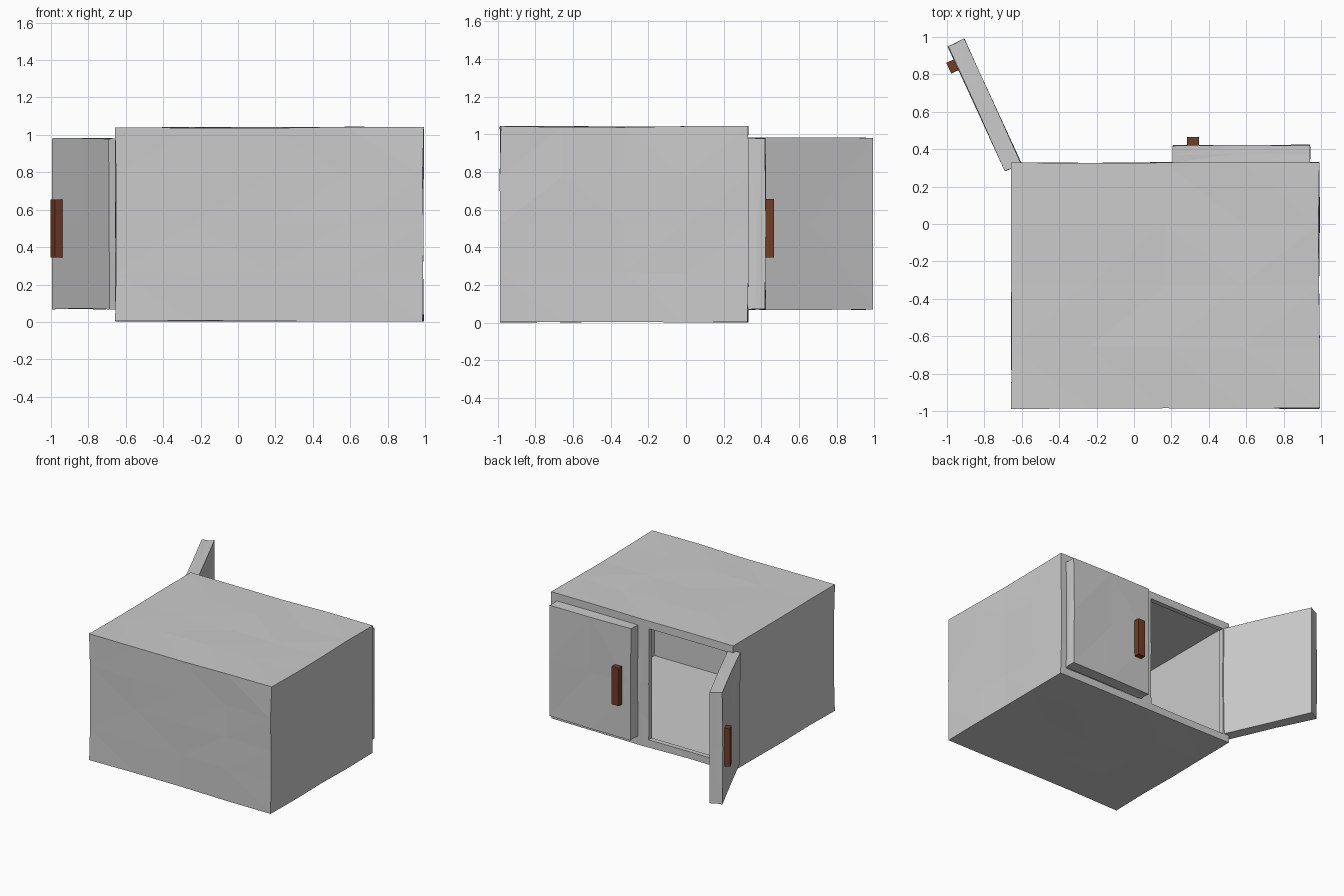
import bpy, bmesh, math, random
from mathutils import Matrix, Vector

if "Cube" in bpy.data.objects:
    bpy.data.objects.remove(bpy.data.objects["Cube"])

random.seed(4)

wood = bpy.data.materials.new("handle_brown")
wood.diffuse_color = (0.16, 0.045, 0.02, 1)
wood.use_nodes = True
wood.node_tree.nodes["Principled BSDF"].inputs["Base Color"].default_value = wood.diffuse_color


def box(name, lo, hi, cuts=0, wobble=0.0, matrix=None, material=None):
    """Flat-shaded box between two corners, optionally hand-cut uneven."""
    lo, hi = Vector(lo), Vector(hi)
    bm = bmesh.new()
    bmesh.ops.create_cube(bm, size=1)
    if cuts:
        bmesh.ops.subdivide_edges(bm, edges=bm.edges[:], cuts=cuts, use_grid_fill=True)
    size, mid = hi - lo, (lo + hi) / 2
    for v in bm.verts:
        v.co = Vector(v.co[i] * size[i] + mid[i] for i in range(3))
        v.co += Vector(random.uniform(-wobble, wobble) for _ in range(3))
    if wobble:
        bmesh.ops.triangulate(bm, faces=bm.faces[:])
    if matrix:
        bm.transform(matrix)
    mesh = bpy.data.meshes.new(name)
    bm.to_mesh(mesh)
    bm.free()
    ob = bpy.data.objects.new(name, mesh)
    bpy.context.collection.objects.link(ob)
    if material:
        mesh.materials.append(material)
    return ob


def cut(target, lo, hi):
    """Subtract a box from the target."""
    cutter = box("cutter", lo, hi)
    cutter.hide_render = True
    mod = target.modifiers.new("cut", 'BOOLEAN')
    mod.operation, mod.solver, mod.object = 'DIFFERENCE', 'EXACT', cutter
    bpy.context.view_layer.objects.active = target
    bpy.ops.object.modifier_apply(modifier=mod.name)
    bpy.data.objects.remove(cutter)


# Hollow cabinet with two door openings
X0, X1, Y0, Y1, TOP = -0.655, 0.99, -0.985, 0.328, 1.04
WALL = 0.05
cabinet = box("cabinet", (X0, Y0, 0.005), (X1, Y1, TOP), cuts=3, wobble=0.004)
cut(cabinet, (X0 + WALL, Y0 + WALL, WALL), (X1 - WALL, Y1 - 0.04, TOP - WALL))
for a, b in ((-0.595, 0.107), (0.225, 0.93)):
    cut(cabinet, (a, Y1 - 0.1, 0.065), (b, Y1 + 0.1, 0.975))

# Doors and handles, built from the hinge edge outwards
W, T = 0.735, 0.095


def door(side, matrix):
    box(side + "_door", (0, 0, 0.07), (W, T, 0.98), cuts=1, wobble=0.003, matrix=matrix)
    box(side + "_handle", (0.595, T - 0.005, 0.345), (0.658, T + 0.045, 0.655),
        matrix=matrix, material=wood)


mirror = Matrix.Scale(-1, 4, (1, 0, 0))
door("closed", Matrix.Translation((0.942, Y1 - 0.002, 0)) @ mirror)

open_angle = math.atan2(0.909, -0.417)
swing = Matrix.Translation((-0.602, 0.322, 0)) @ Matrix.Rotation(open_angle, 4, 'Z')
door("open", swing)

# Keep normals outward after mirroring
for ob in bpy.context.collection.objects:
    bm = bmesh.new()
    bm.from_mesh(ob.data)
    bmesh.ops.recalc_face_normals(bm, faces=bm.faces[:])
    bm.to_mesh(ob.data)
    bm.free()
